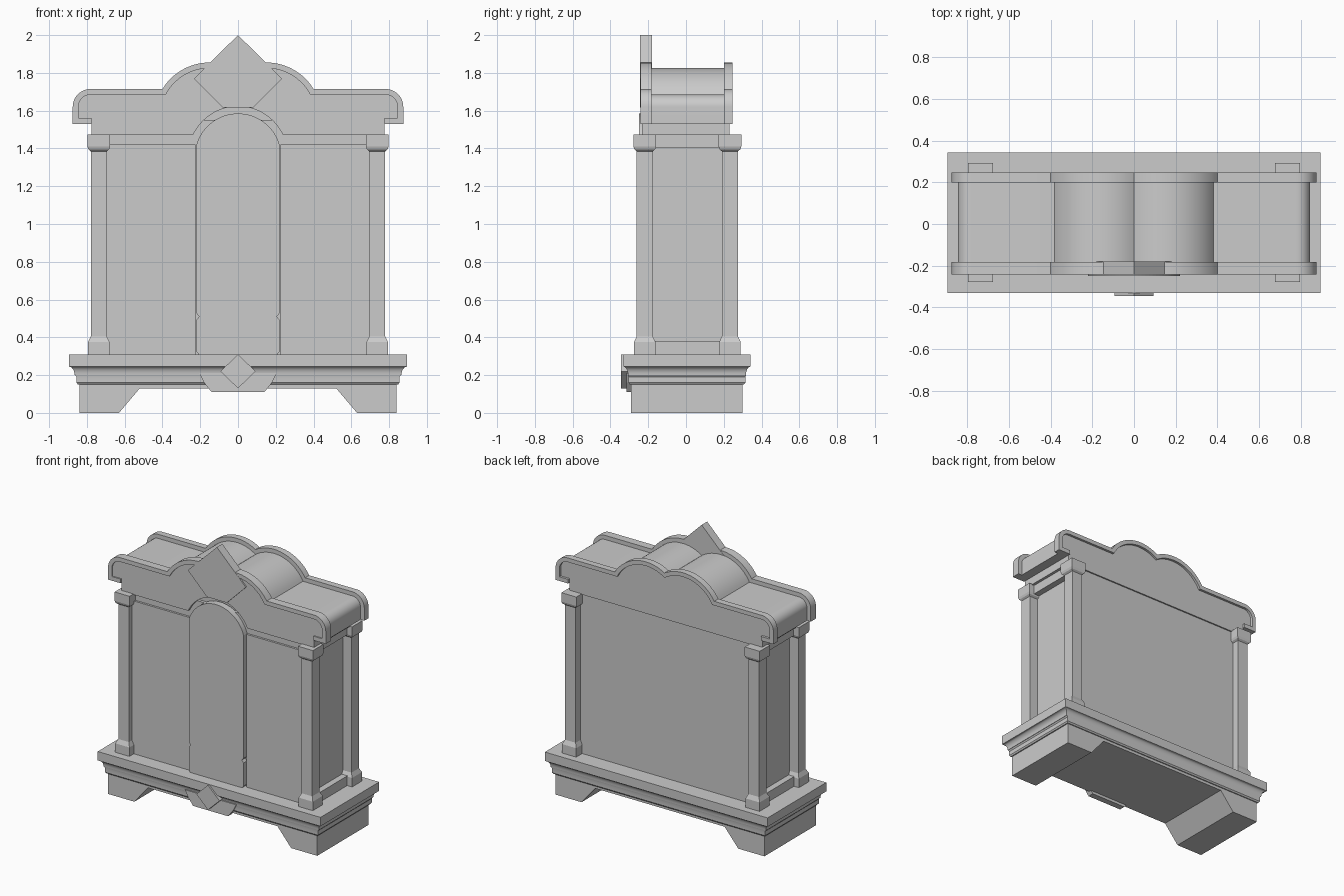
import bpy
import bmesh
from math import sin, cos, asin, acos, sqrt, pi

if "Cube" in bpy.data.objects:
    bpy.data.objects.remove(bpy.data.objects["Cube"], do_unlink=True)

GREY = (0.6, 0.6, 0.6, 1)
grey = bpy.data.materials.new("plain_grey")
grey.use_nodes = True
grey.diffuse_color = GREY
grey.node_tree.nodes["Principled BSDF"].inputs["Base Color"].default_value = GREY


def finish(name, bm, smooth=False):
    bmesh.ops.recalc_face_normals(bm, faces=bm.faces)
    mesh = bpy.data.meshes.new(name)
    bm.to_mesh(mesh)
    bm.free()
    mesh.materials.append(grey)
    obj = bpy.data.objects.new(name, mesh)
    bpy.context.collection.objects.link(obj)
    if smooth:
        bpy.ops.object.select_all(action="DESELECT")
        obj.select_set(True)
        bpy.context.view_layer.objects.active = obj
        bpy.ops.object.shade_smooth_by_angle(angle=pi / 6)
    return obj


def mirrored(half):
    """Complete a right-hand outline with its left-hand copy."""
    left = [(-x, z) for x, z in reversed(half) if x > 1e-4]
    return half + left


def arc(cx, cz, r, a0, a1, n=12):
    return [(cx + r * cos(a0 + (a1 - a0) * i / n),
             cz + r * sin(a0 + (a1 - a0) * i / n)) for i in range(n + 1)]


def prism(name, outline, y0, y1, smooth=False):
    """Extrude an x-z outline along y."""
    bm = bmesh.new()
    front = [bm.verts.new((x, y0, z)) for x, z in outline]
    back = [bm.verts.new((x, y1, z)) for x, z in outline]
    bm.faces.new(front)
    bm.faces.new(back[::-1])
    for i in range(len(front)):
        j = (i + 1) % len(front)
        bm.faces.new((front[i], back[i], back[j], front[j]))
    return finish(name, bm, smooth)


def strip(name, outer, inner, y0, y1):
    """Solid band between two matching open paths."""
    bm = bmesh.new()
    rings = [[bm.verts.new(c) for c in ((a[0], y0, a[1]), (a[0], y1, a[1]),
                                        (b[0], y1, b[1]), (b[0], y0, b[1]))]
             for a, b in zip(outer, inner)]
    for p, q in zip(rings, rings[1:]):
        for i in range(4):
            j = (i + 1) % 4
            bm.faces.new((p[i], p[j], q[j], q[i]))
    bm.faces.new(rings[0])
    bm.faces.new(rings[-1][::-1])
    return finish(name, bm, True)


def stack(name, cx, cy, sections, smooth=False):
    """Loft rectangles given as (z, half x, half y)."""
    bm = bmesh.new()
    rings = [[bm.verts.new((cx + sx * hx, cy + sy * hy, z))
              for sx, sy in ((-1, -1), (1, -1), (1, 1), (-1, 1))]
             for z, hx, hy in sections]
    for p, q in zip(rings, rings[1:]):
        for i in range(4):
            j = (i + 1) % 4
            bm.faces.new((p[i], p[j], q[j], q[i]))
    bm.faces.new(rings[0][::-1])
    bm.faces.new(rings[-1])
    return finish(name, bm, smooth)


def box(name, x0, x1, y0, y1, z0, z1):
    hx, hy = (x1 - x0) / 2, (y1 - y0) / 2
    return stack(name, x0 + hx, y0 + hy, [(z0, hx, hy), (z1, hx, hy)])


def crest(inset):
    """Right half of the scalloped top, from the eave end to the centre."""
    r = 0.293 - inset
    end = 0.875 - inset
    valley = asin((0.153 - inset) / r)
    return ([(end, 1.62)] + arc(0.78, 1.62, 0.095 - inset, 0, pi / 2)[1:]
            + arc(0.15, 1.562, r, valley, acos(-0.15 / r), 20))


# Plinth with splayed feet
prism("plinth", mirrored([(0.84, 0.16), (0.84, 0), (0.63, 0), (0.52, 0.13)]), -0.29, 0.3)

# Base moulding with a curved underside
cove = [(0.2 + 0.045 * sin(a), 0.895 - 0.03 * cos(a), 0.337 - 0.025 * cos(a))
        for a in (pi / 2 * i / 6 for i in range(7))]
stack("base_moulding", 0, 0.005,
      [(0.15, 0.848, 0.302), (0.16, 0.855, 0.31), (0.19, 0.855, 0.31),
       (0.2, 0.862, 0.312)] + cove + [(0.31, 0.895, 0.337)], True)

# Base ornament
prism("base_apron", mirrored([(0.14, 0.11), (0.18, 0.16), (0.205, 0.21)]), -0.315, -0.27)
prism("base_diamond", mirrored([(0, 0.13), (0.093, 0.22), (0, 0.31)]), -0.345, -0.27)

# Case body and front panels
box("case_body", -0.71, 0.71, -0.21, 0.22, 0.3, 1.55)
for side, tag in ((1, "left"), (-1, "right")):
    xs = sorted((side * 0.225, side * 0.71))
    box("front_panel_" + tag, *xs, -0.225, -0.2, 0.3, 1.42)
    for z0, z1, part in ((0.3, 0.38, "bottom"), (1.405, 1.48, "top")):
        xs = sorted((side * 0.69, side * 0.755))
        box("side_rail_%s_%s" % (part, tag), *xs, -0.17, 0.18, z0, z1)

    # Corner posts with flared foot and capital
    for cy, end in ((-0.2185, "front"), (0.2325, "back")):
        widths = [(0.3, 0.057), (0.375, 0.057), (0.405, 0.0425), (1.385, 0.0425),
                  (1.395, 0.055), (1.41, 0.06), (1.475, 0.06)]
        stack("post_%s_%s" % (end, tag), side * 0.737, cy,
              [(z, w, w) for z, w in widths])

# Arched door and its lower panel
arch_r = 0.229
door_arch = arc(0, 1.356, arch_r, acos(0.22 / arch_r), pi / 2, 16)
prism("door_upper", mirrored([(0.205, 0.51), (0.22, 0.527)] + door_arch), -0.25, -0.2)
prism("door_lower", mirrored([(0.208, 0.31), (0.22, 0.325), (0.22, 0.493), (0.205, 0.51)]),
      -0.25, -0.2)

# Cornice core
prism("cornice_core", mirrored([(0.775, 1.53), (0.845, 1.53)] + crest(0.03)),
      -0.19, 0.205, True)
box("cornice_neck", -0.775, 0.775, -0.2, 0.22, 1.47, 1.535)

# Frieze boards: arched at the front, straight at the back
shape = [(0.775, 1.47), (0.775, 1.56), (0.845, 1.56)] + crest(0.03)
opening = arc(0, 1.36, 0.2625, pi / 2, asin(0.11 / 0.2625), 16)
lower_edge = [(-x, z) for x, z in reversed(opening)] + opening[1:]
prism("front_frieze", mirrored(shape) + lower_edge, -0.233, -0.185)
prism("back_frieze", mirrored(shape), 0.2, 0.23)

# Raised cornice rims with hooked ends
outer = mirrored([(0.775, 1.53), (0.875, 1.53)] + crest(0))
inner = mirrored([(0.775, 1.56), (0.845, 1.56)] + crest(0.03))
strip("front_rim", outer, inner, -0.242, -0.182)
strip("back_rim", outer, inner, 0.2, 0.247)

# Crowning diamond
prism("crown_diamond", mirrored([(0.08, 1.617), (0.233, 1.77), (0, 2)]), -0.243, -0.18)
